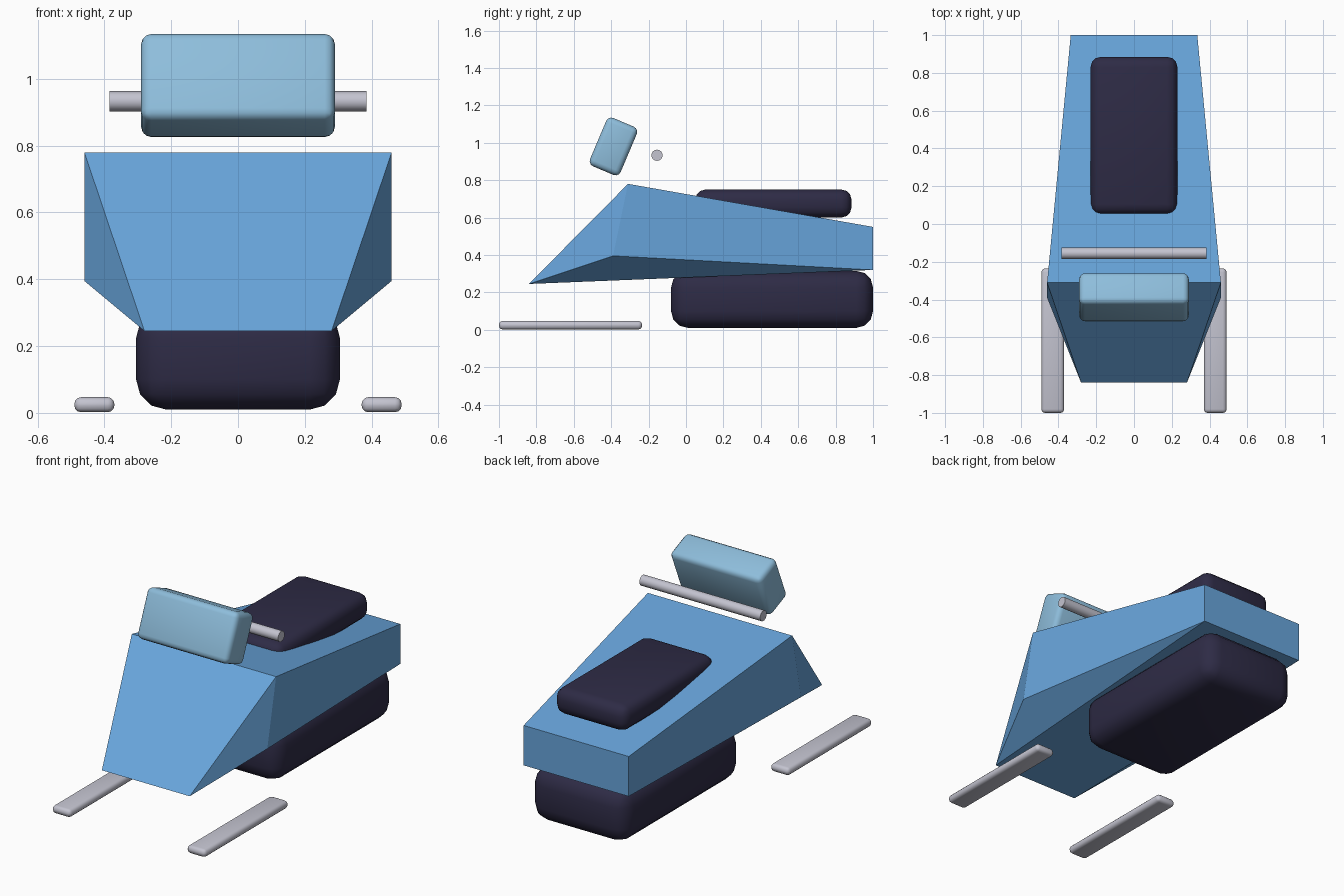
import bpy
import bmesh
from math import radians, pi
from mathutils import Vector

if "Cube" in bpy.data.objects:
    bpy.data.objects.remove(bpy.data.objects["Cube"], do_unlink=True)


def make_material(name, rgb):
    mat = bpy.data.materials.new(name)
    mat.use_nodes = True
    color = (*rgb, 1.0)
    mat.diffuse_color = color
    mat.node_tree.nodes["Principled BSDF"].inputs["Base Color"].default_value = color
    return mat


blue = make_material("body_blue", (0.14, 0.38, 0.72))
glass = make_material("pale_blue", (0.27, 0.51, 0.71))
dark = make_material("dark_violet", (0.027, 0.024, 0.06))
metal = make_material("light_grey", (0.55, 0.55, 0.63))


def smooth(obj):
    bpy.ops.object.select_all(action="DESELECT")
    obj.select_set(True)
    bpy.context.view_layer.objects.active = obj
    bpy.ops.object.shade_smooth_by_angle(angle=radians(35))


def rounded_box(name, mat, low, high, radius, tilt=0.0):
    """Bevelled box spanning low..high, tilted about its own x axis."""
    low, high = Vector(low), Vector(high)
    bpy.ops.mesh.primitive_cube_add(size=1, location=(low + high) / 2)
    obj = bpy.context.object
    obj.name = name
    obj.scale = high - low
    bpy.ops.object.transform_apply(location=False, rotation=False, scale=True)
    obj.rotation_euler.x = tilt
    obj.data.materials.append(mat)
    bevel = obj.modifiers.new("rounding", "BEVEL")
    bevel.width = radius
    bevel.segments = 3
    bpy.ops.object.modifier_apply(modifier=bevel.name)
    smooth(obj)
    return obj


# Faceted body: five mirrored corner pairs joined across the middle
profile = {
    "nose": (0.28, -0.84, 0.245),
    "ridge": (0.46, -0.31, 0.78),
    "hip": (0.46, -0.39, 0.395),
    "tail_top": (0.335, 1.0, 0.55),
    "tail_low": (0.335, 1.0, 0.32),
}
bm = bmesh.new()
sides = [{k: bm.verts.new((s * x, y, z)) for k, (x, y, z) in profile.items()}
         for s in (1, -1)]
left, right = sides
for a, b in (("nose", "ridge"), ("ridge", "tail_top"),
             ("tail_top", "tail_low"), ("tail_low", "nose")):
    bm.faces.new((left[a], left[b], right[b], right[a]))
for side in sides:
    for loop in (("nose", "hip", "ridge"), ("nose", "tail_low", "hip"),
                 ("hip", "tail_low", "tail_top", "ridge")):
        bm.faces.new([side[k] for k in loop])
bmesh.ops.recalc_face_normals(bm, faces=bm.faces)
mesh = bpy.data.meshes.new("body")
bm.to_mesh(mesh)
bm.free()
body = bpy.data.objects.new("body", mesh)
bpy.context.collection.objects.link(body)
mesh.materials.append(blue)

# Seat and rear track
rounded_box("seat", dark, (-0.23, 0.05, 0.60), (0.23, 0.885, 0.75), 0.055)
rounded_box("track", dark, (-0.305, -0.08, 0.01), (0.305, 1.0, 0.315), 0.09)

# Windscreen leaning back
rounded_box("windscreen", glass, (-0.29, -0.477, 0.84), (0.29, -0.299, 1.12),
            0.03, tilt=-0.4)

# Front skis
for name, x in (("left_ski", 0.43), ("right_ski", -0.43)):
    rounded_box(name, metal, (x - 0.06, -1.0, 0.002), (x + 0.06, -0.235, 0.047), 0.02)

# Handlebar
bpy.ops.mesh.primitive_cylinder_add(vertices=16, radius=0.03, depth=0.77,
                                    location=(0, -0.155, 0.933),
                                    rotation=(0, pi / 2, 0))
bar = bpy.context.object
bar.name = "handlebar"
bar.data.materials.append(metal)
smooth(bar)
